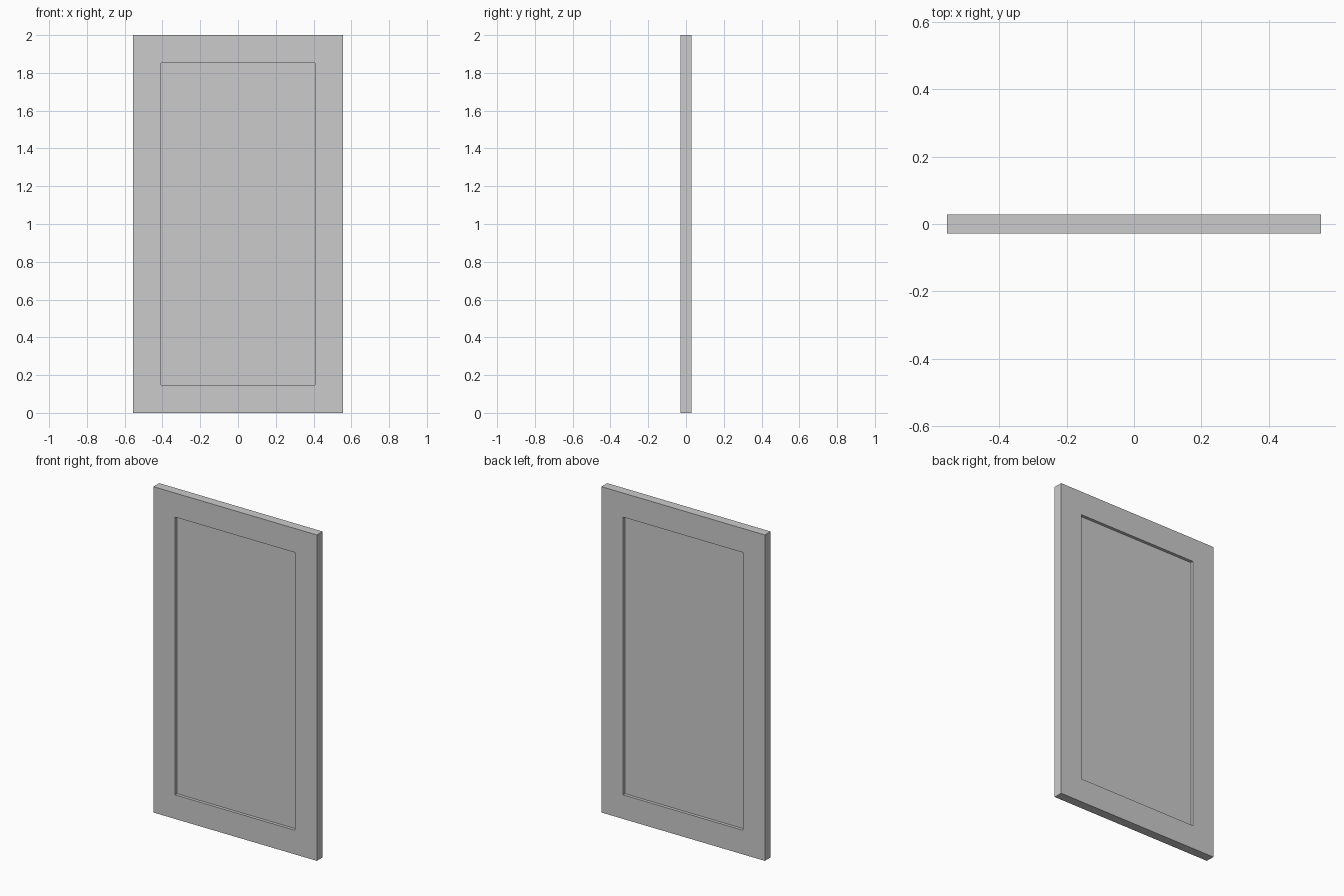
import bpy
import bmesh
from mathutils import Vector

WIDTH, THICK, HEIGHT = 1.11, 0.056, 2.0
MARGIN, RECESS = 0.209, 0.0187

old = bpy.data.objects.get("Cube")
if old:
    bpy.data.objects.remove(old, do_unlink=True)

# One plain grey paint
paint = bpy.data.materials.new("grey_paint")
paint.use_nodes = True
grey = (0.6, 0.6, 0.6, 1)
paint.diffuse_color = grey
paint.node_tree.nodes["Principled BSDF"].inputs["Base Color"].default_value = grey

# Slab standing on the floor
bm = bmesh.new()
bmesh.ops.create_cube(bm, size=1)
bmesh.ops.scale(bm, vec=(WIDTH, THICK, HEIGHT), verts=bm.verts)
bmesh.ops.translate(bm, vec=(0, 0, HEIGHT / 2), verts=bm.verts)

# Sunken panel on front and back, with an even frame around it
bm.normal_update()
for face in [f for f in bm.faces if abs(f.normal.y) > 0.9]:
    inward = -face.normal.copy()
    bmesh.ops.inset_region(bm, faces=[face], thickness=MARGIN)
    panel = bmesh.ops.extrude_discrete_faces(bm, faces=[face])["faces"][0]
    bmesh.ops.translate(bm, vec=Vector(inward) * RECESS, verts=panel.verts)
bmesh.ops.recalc_face_normals(bm, faces=bm.faces)

mesh = bpy.data.meshes.new("panel_door")
bm.to_mesh(mesh)
bm.free()
mesh.materials.append(paint)
bpy.context.collection.objects.link(bpy.data.objects.new("panel_door", mesh))
